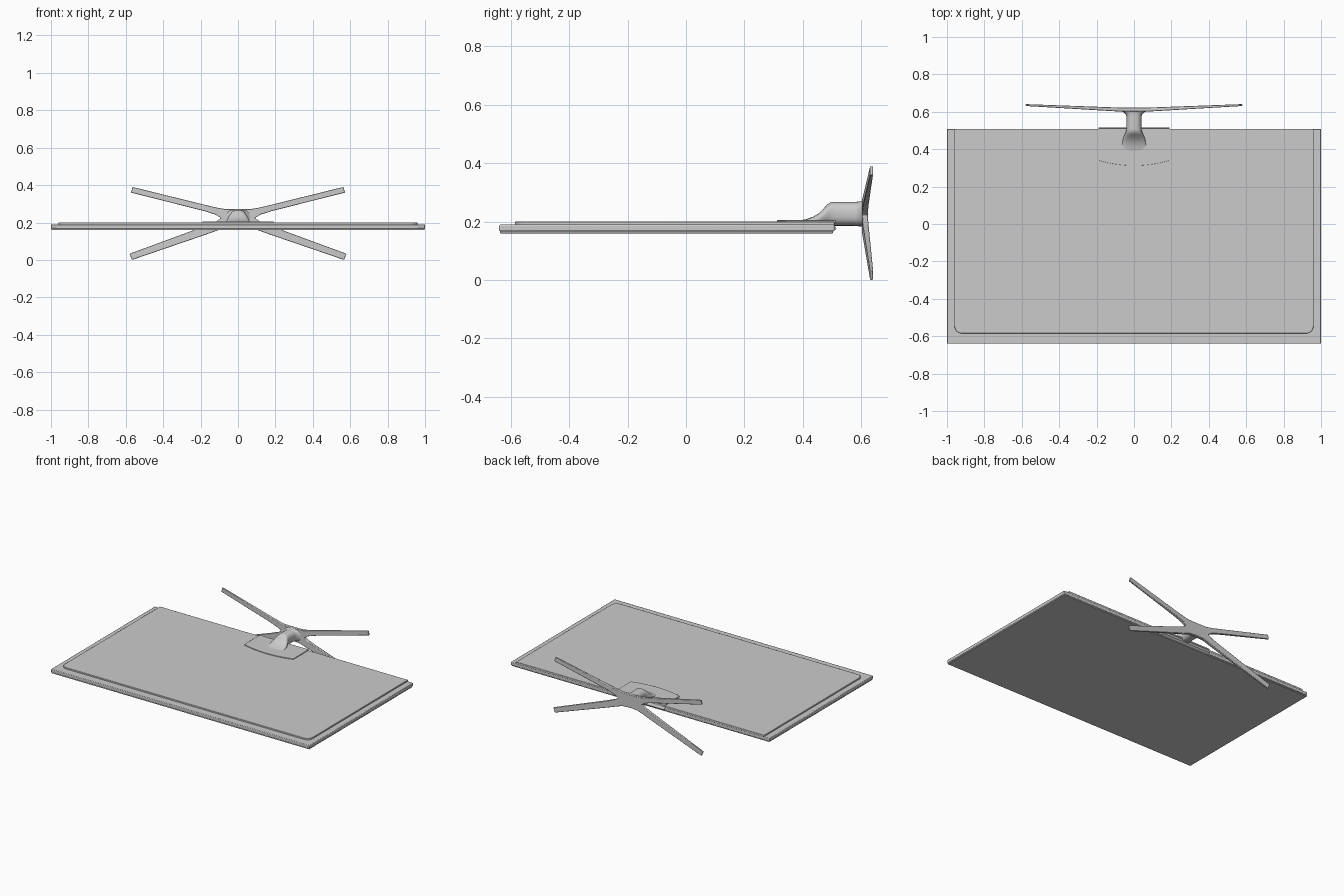
import bpy, bmesh, math

if "Cube" in bpy.data.objects:
    bpy.data.objects.remove(bpy.data.objects["Cube"])


def finish(name, bm, bevel=0.0, segments=2, angle=35):
    bmesh.ops.recalc_face_normals(bm, faces=bm.faces[:])
    mesh = bpy.data.meshes.new(name)
    bm.to_mesh(mesh)
    bm.free()
    ob = bpy.data.objects.new(name, mesh)
    bpy.context.collection.objects.link(ob)
    if bevel:
        mod = ob.modifiers.new("Bevel", 'BEVEL')
        mod.width, mod.segments, mod.limit_method = bevel, segments, 'ANGLE'
    bpy.ops.object.select_all(action='DESELECT')
    ob.select_set(True)
    bpy.context.view_layer.objects.active = ob
    bpy.ops.object.shade_smooth_by_angle(angle=math.radians(angle))
    return ob


def slab(name, outline, z0, z1, bevel=0.0):
    """Extrude an xy outline from z0 to z1."""
    bm = bmesh.new()
    face = bm.faces.new([bm.verts.new((x, y, z0)) for x, y in outline])
    ext = bmesh.ops.extrude_face_region(bm, geom=[face])
    for v in ext["geom"]:
        if isinstance(v, bmesh.types.BMVert):
            v.co.z = z1
    return finish(name, bm, bevel)


def rect(x, y0, y1):
    return [(-x, y0), (x, y0), (x, y1), (-x, y1)]


# Screen slab lying face down: thin front bezel and main body
slab("screen_front", rect(0.997, -0.637, 0.503), 0.16, 0.168, 0.002)
slab("screen_body", rect(1.0, -0.64, 0.508), 0.167, 0.19, 0.004)

# Raised rear cover with two rounded corners
r = 0.04
cover = [(0.96, 0.508), (-0.96, 0.508)]
for cx, start in ((-0.96 + r, 180), (0.96 - r, 270)):
    for i in range(9):
        a = math.radians(start + i * 90 / 8)
        cover.append((cx + r * math.cos(a), -0.585 + r + r * math.sin(a)))
slab("rear_cover", cover, 0.187, 0.2, 0.002)

# Mounting plate with an arced edge, and the lip on the panel edge below it
arc = [(-0.19 + 0.38 * i / 16, 0.312 + 0.028 * (i / 8 - 1) ** 2) for i in range(17)]
slab("mount_plate", arc + [(0.19, 0.512), (-0.19, 0.512)], 0.195, 0.205, 0.001)
bm = bmesh.new()
profile = [(0.49, 0.165), (0.503, 0.165), (0.515, 0.175), (0.508, 0.19), (0.49, 0.19)]
rings = [[bm.verts.new((x, y, z)) for y, z in profile] for x in (-0.19, 0.19)]
for ring in rings:
    bm.faces.new(ring)
for i in range(5):
    j = (i + 1) % 5
    bm.faces.new((rings[0][i], rings[0][j], rings[1][j], rings[1][i]))
finish("mount_lip", bm)

# Neck: rings along y (y, half width, bottom z, top z), flaring at both ends
sections = [
    (0.385, 0.068, 0.190, 0.204), (0.41, 0.066, 0.190, 0.208),
    (0.435, 0.063, 0.190, 0.217), (0.455, 0.059, 0.189, 0.229),
    (0.472, 0.053, 0.188, 0.246), (0.484, 0.047, 0.187, 0.259),
    (0.496, 0.042, 0.186, 0.267), (0.51, 0.040, 0.186, 0.268),
    (0.57, 0.040, 0.186, 0.268), (0.584, 0.043, 0.185, 0.268),
    (0.594, 0.051, 0.184, 0.269), (0.601, 0.062, 0.183, 0.270),
    (0.608, 0.076, 0.184, 0.270)]
bm = bmesh.new()
N = 32
rings = []
for y, w, lo, hi in sections:
    ring = []
    for i in range(N):
        a = 2 * math.pi * i / N
        c, s = math.cos(a), math.sin(a)
        x = w * math.copysign(abs(c) ** 0.8, c)
        z = (lo + hi) / 2 + (hi - lo) / 2 * math.copysign(abs(s) ** 0.8, s)
        ring.append(bm.verts.new((x, y, z)))
    rings.append(ring)
for a, b in zip(rings, rings[1:]):
    for i in range(N):
        j = (i + 1) % N
        bm.faces.new((a[i], a[j], b[j], b[i]))
bm.faces.new(rings[0])
bm.faces.new(rings[-1])
finish("stand_neck", bm, angle=50)

# Crossed legs: edge pairs in xz from hub to tip, mirrored, then thickened in y
upper = [((0.07, 0.272), (0.09, 0.224)), ((0.11, 0.279), (0.12, 0.242)),
         ((0.17, 0.293), (0.18, 0.261)), ((0.564, 0.39), (0.572, 0.36))]
lower = [((0.09, 0.224), (0.06, 0.175)), ((0.12, 0.204), (0.10, 0.161)),
         ((0.18, 0.180), (0.17, 0.136)), ((0.58, 0.033), (0.567, 0.0))]
hub = [(0, 0.271), (0.07, 0.272), (0.09, 0.224), (0.06, 0.175), (0, 0.18)]


def spread(x):
    return max(0, abs(x) - 0.09) / 0.49


bm = bmesh.new()
for side in (-1, 1):
    faces = [hub]
    for leg in (upper, lower):
        faces += [(a[0], b[0], b[1], a[1]) for a, b in zip(leg, leg[1:])]
    for f in faces:
        bm.faces.new([bm.verts.new((side * x, 0.623 + 0.018 * spread(x), z)) for x, z in f])
bmesh.ops.remove_doubles(bm, verts=bm.verts[:], dist=0.0005)
bmesh.ops.recalc_face_normals(bm, faces=bm.faces[:])
ext = bmesh.ops.extrude_face_region(bm, geom=bm.faces[:], use_keep_orig=True)
for v in ext["geom"]:
    if isinstance(v, bmesh.types.BMVert):
        v.co.y -= 0.021 - 0.011 * spread(v.co.x)
finish("stand_legs", bm, 0.003)
